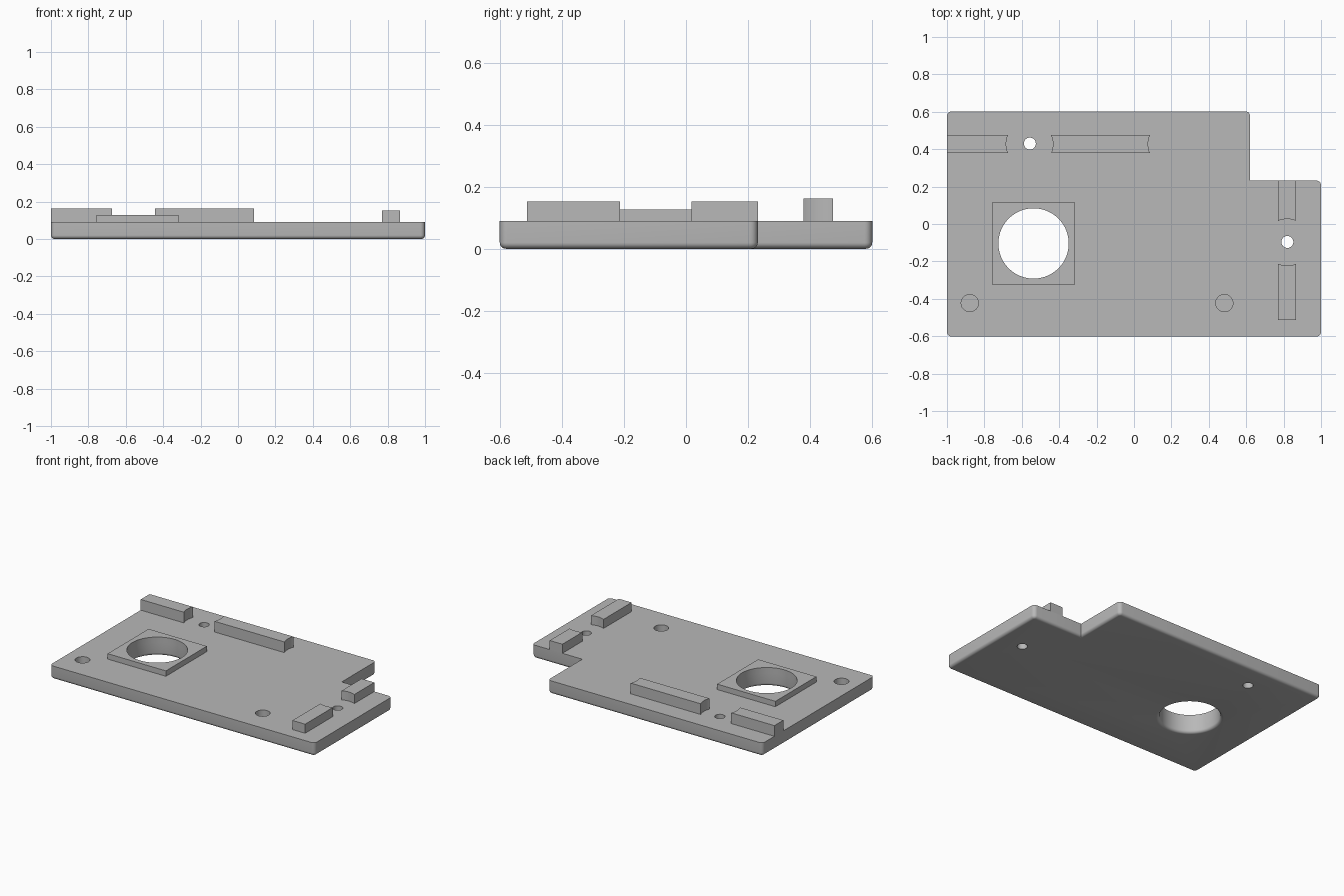
import bpy, bmesh, math

if "Cube" in bpy.data.objects:
    bpy.data.objects.remove(bpy.data.objects["Cube"])

grey = bpy.data.materials.new("plain grey")
grey.diffuse_color = (0.48, 0.48, 0.48, 1)
grey.use_nodes = True
grey.node_tree.nodes["Principled BSDF"].inputs["Base Color"].default_value = grey.diffuse_color

PLATE_TOP = 0.09
FILLET = 0.02


def loft(name, rings):
    """Closed solid through rings of 3D points with equal counts."""
    bm = bmesh.new()
    vs = [[bm.verts.new(p) for p in ring] for ring in rings]
    n = len(vs[0])
    for a, b in zip(vs, vs[1:]):
        for i in range(n):
            j = (i + 1) % n
            bm.faces.new((a[i], a[j], b[j], b[i]))
    bm.faces.new(vs[0][::-1])
    bm.faces.new(vs[-1])
    bmesh.ops.recalc_face_normals(bm, faces=bm.faces)
    me = bpy.data.meshes.new(name)
    bm.to_mesh(me)
    bm.free()
    me.materials.append(grey)
    ob = bpy.data.objects.new(name, me)
    bpy.context.collection.objects.link(ob)
    return ob


def prism(name, pts, z0, z1):
    return loft(name, [[(x, y, z) for x, y in pts] for z in (z0, z1)])


def revolve(name, cx, cy, profile, n=64):
    """Round cutter from (radius, z) pairs."""
    ang = [2 * math.pi * i / n for i in range(n)]
    return loft(name, [[(cx + r * math.cos(a), cy + r * math.sin(a), z) for a in ang]
                       for r, z in profile])


def cut(ob, cutters):
    for c in cutters:
        c.hide_render = True
        m = ob.modifiers.new("cut", 'BOOLEAN')
        m.operation, m.solver, m.object = 'DIFFERENCE', 'EXACT', c
        bpy.context.view_layer.objects.active = ob
        bpy.ops.object.modifier_apply(modifier=m.name)


def outline(d):
    """Notched plate outline, inset by d, with rounded outer corners."""
    r = 0.025 - d
    corners = [(-1, -0.602, 180), (1, -0.602, 270), (1, 0.232, 0),
               (0.621, 0.232, None), (0.621, 0.602, 0), (-1, 0.602, 90)]
    pts = []
    for x, y, a0 in corners:
        if a0 is None:
            pts.append((x - d, y - d))
            continue
        mid = math.radians(a0 + 45)
        cx = x - 0.025 * math.copysign(1, math.cos(mid))
        cy = y - 0.025 * math.copysign(1, math.sin(mid))
        for k in range(7):
            a = math.radians(a0 + 15 * k)
            pts.append((cx + r * math.cos(a), cy + r * math.sin(a)))
    return pts


# Plate with a rounded bottom edge
steps = [math.radians(15 * k) for k in range(7)]
arc = [(FILLET * (1 - math.sin(a)), FILLET * (1 - math.cos(a))) for a in steps]
plate = loft("base_plate", [[(x, y, z) for x, y in outline(d)]
                            for d, z in arc + [(0, PLATE_TOP)]])

# Square raised pad around the large opening
pad = prism("opening_pad", [(-0.757, -0.325), (-0.317, -0.325), (-0.317, 0.117), (-0.757, 0.117)],
            PLATE_TOP, 0.127)

# Cutters: flared large opening, two through holes, two blind holes
opening = revolve("opening_cutter", -0.537, -0.104,
                  [(0.188 + FILLET, -0.02)] + [(0.188 + d, z) for d, z in arc] + [(0.188, 0.3)], 96)
cutters = [opening]
for x, y, r, z in [(-0.557, 0.43, 0.032, -0.1), (0.82, -0.096, 0.032, -0.1),
                   (-0.878, -0.423, 0.046, 0.04), (0.483, -0.423, 0.046, 0.04)]:
    cutters.append(revolve("hole_cutter", x, y, [(r, z), (r, 0.3)], 48))
cut(plate, cutters)
cut(pad, [opening])
for c in cutters:
    bpy.data.objects.remove(c)


def rail(name, u0, u1, centre, top, along_x, hollow0, hollow1):
    """Bar whose ends may be hollowed by a shallow arc."""
    w, R, n = 0.048, 0.125, 12
    vs = [-w + 2 * w * k / n for k in range(n + 1)]
    sag = lambda v: math.sqrt(R * R - v * v) - math.sqrt(R * R - w * w)
    end = [(u1 - sag(v), v) for v in vs] if hollow1 else [(u1, -w), (u1, w)]
    start = [(u0 + sag(v), v) for v in vs[::-1]] if hollow0 else [(u0, w), (u0, -w)]
    pts = [(u, centre + v) if along_x else (centre - v, u) for u, v in end + start]
    return prism(name, pts, PLATE_TOP, top)


# Guide rails along the back and right side
parts = [
    plate, pad,
    rail("back_rail_short", -1, -0.674, 0.427, 0.163, True, False, True),
    rail("back_rail_long", -0.443, 0.085, 0.427, 0.163, True, True, True),
    rail("side_rail_back", 0.017, 0.232, 0.819, 0.152, False, True, False),
    rail("side_rail_front", -0.514, -0.213, 0.819, 0.152, False, False, True),
]

for ob in parts:
    bpy.ops.object.select_all(action='DESELECT')
    ob.select_set(True)
    bpy.context.view_layer.objects.active = ob
    bpy.ops.object.shade_smooth_by_angle(angle=math.radians(30))
